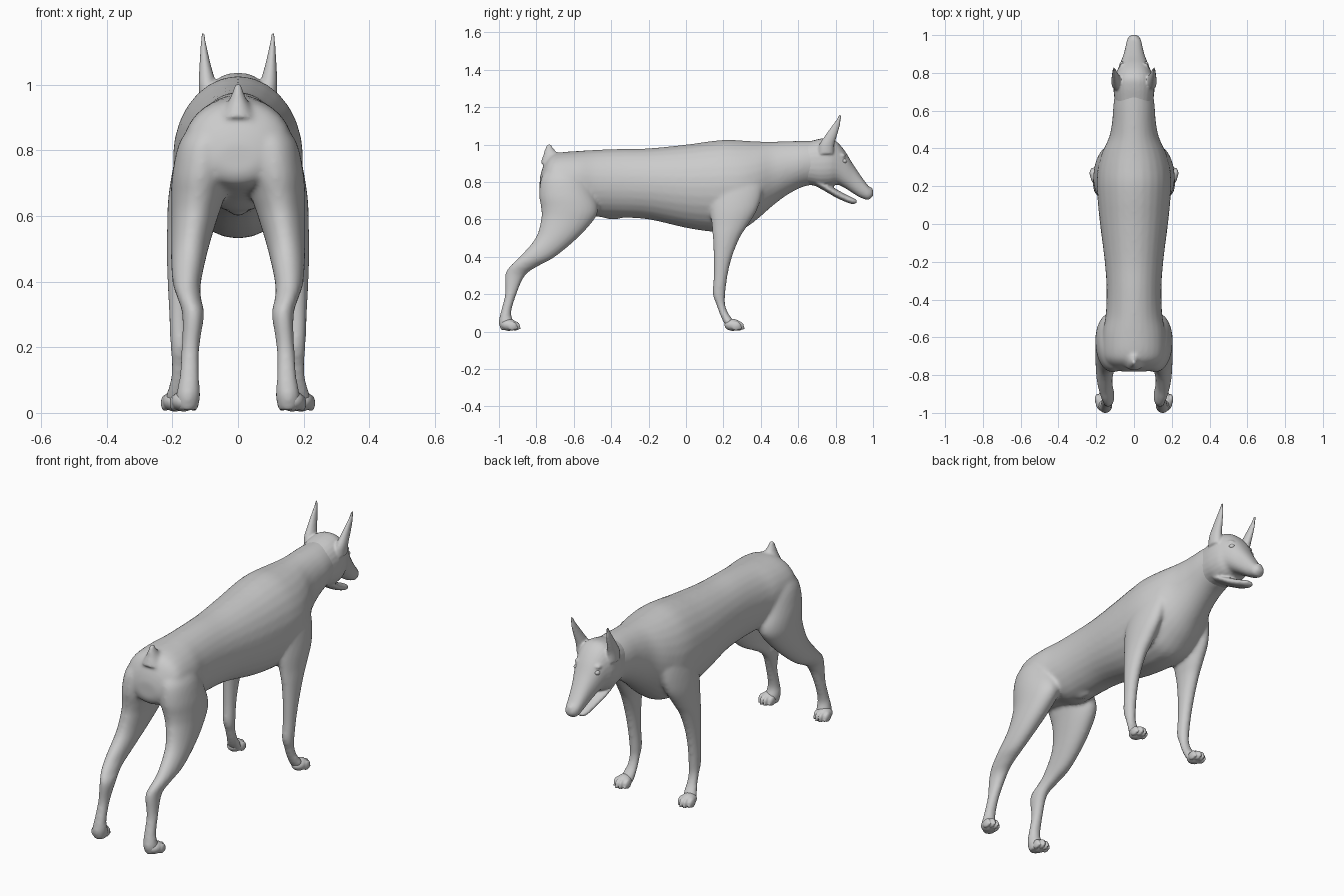
import bpy, bmesh, math
from mathutils import Vector

N = 28


def smooth_rows(rows, steps=5):
    """Catmull-Rom interpolation between section rows."""
    out = []
    for i in range(len(rows) - 1):
        a, b, c, d = (rows[max(0, min(len(rows) - 1, i + k))] for k in (-1, 0, 1, 2))
        for s in range(steps):
            t = s / steps
            out.append([0.5 * (2 * q + (r - p) * t + (2 * p - 5 * q + 4 * r - u) * t * t
                               + (3 * q - p - 3 * r + u) * t ** 3)
                        for p, q, r, u in zip(a, b, c, d)])
    return out + [list(rows[-1])]


def loft(bm, rows, axis, power=1.0, mirror=False):
    """Row: (position, u0, u1, x0, x1); u is z for axis 'y' and y for axis 'z'."""
    for side in ((1, -1) if mirror else (1,)):
        rings = []
        for p, u0, u1, x0, x1 in smooth_rows(rows):
            ring = []
            for k in range(N):
                a = 2 * math.pi * k / N
                c, s = math.cos(a), math.sin(a)
                c = math.copysign(abs(c) ** power, c)
                s = math.copysign(abs(s) ** power, s)
                x = side * ((x0 + x1) / 2 + (x1 - x0) / 2 * c)
                u = (u0 + u1) / 2 + (u1 - u0) / 2 * s
                ring.append(bm.verts.new((x, p, u) if axis == 'y' else (x, u, p)))
            rings.append(ring)
        for r, q in zip(rings, rings[1:]):
            for k in range(N):
                j = (k + 1) % N
                bm.faces.new((r[k], r[j], q[j], q[k]))
        bm.faces.new(rings[0])
        bm.faces.new(rings[-1])


def blob(bm, centre, radii, mirror=True):
    for side in ((1, -1) if mirror else (1,)):
        vs = bmesh.ops.create_uvsphere(bm, u_segments=20, v_segments=12, radius=1)['verts']
        for v in vs:
            v.co = Vector((side * centre[0] + v.co.x * radii[0],
                           centre[1] + v.co.y * radii[1], centre[2] + v.co.z * radii[2]))


def finish(bm, name, voxel=0, iterations=0):
    bmesh.ops.recalc_face_normals(bm, faces=bm.faces)
    for f in bm.faces:
        f.smooth = True
    me = bpy.data.meshes.new(name)
    bm.to_mesh(me)
    bm.free()
    ob = bpy.data.objects.new(name, me)
    bpy.context.collection.objects.link(ob)
    if voxel:
        r = ob.modifiers.new("fuse", 'REMESH')
        r.mode, r.voxel_size, r.use_smooth_shade = 'VOXEL', voxel, True
        s = ob.modifiers.new("soften", 'SMOOTH')
        s.factor, s.iterations = 0.5, iterations
    return ob


def sym(rows):
    """(y, bottom, top, half width) to a full row."""
    return [(y, b, t, -w, w) for y, b, t, w in rows]


# torso and neck
body = bmesh.new()
loft(body, sym([(-.782, .73, .82, .06), (-.765, .70, .88, .11), (-.73, .685, .935, .15),
                (-.68, .675, .957, .165), (-.58, .65, .966, .165), (-.48, .615, .972, .15),
                (-.35, .61, .977, .145), (-.2, .60, .98, .155), (0, .555, 1.0, .18),
                (.13, .535, 1.018, .193), (.22, .532, 1.026, .198), (.3, .545, 1.022, .192),
                (.38, .60, 1.017, .168), (.46, .67, 1.016, .132), (.54, .73, 1.018, .116),
                (.62, .772, 1.02, .11), (.70, .79, 1.02, .10)]), 'y')
# hind legs
loft(body, [(.88, -.735, -.58, .02, .14), (.82, -.775, -.53, .02, .18), (.73, -.785, -.49, .025, .2),
            (.66, -.775, -.47, .04, .205), (.6, -.775, -.49, .06, .205), (.5, -.805, -.58, .09, .205),
            (.4, -.89, -.70, .112, .2), (.35, -.942, -.79, .112, .185), (.3, -.968, -.86, .103, .17),
            (.2, -.968, -.906, .117, .172), (.1, -.992, -.935, .117, .18),
            (.05, -1.002, -.92, .115, .19), (.008, -.99, -.92, .122, .185)], 'z', mirror=True)
# front legs
loft(body, [(.88, .18, .38, .06, .15), (.78, .14, .41, .08, .19), (.66, .13, .385, .10, .212),
            (.56, .138, .325, .118, .216), (.5, .143, .287, .132, .217), (.4, .147, .247, .143, .215),
            (.3, .147, .223, .148, .21), (.2, .143, .21, .147, .206), (.15, .16, .209, .15, .203),
            (.1, .178, .225, .15, .207), (.05, .2, .26, .15, .22),
            (.015, .225, .26, .157, .22)], 'z', mirror=True)
# short tail and belly detail
loft(body, [(.9, -.78, -.64, -.06, .06), (.94, -.765, -.675, -.035, .035), (.97, -.757, -.70, -.02, .02),
            (.99, -.75, -.715, -.014, .014), (1.007, -.742, -.72, -.008, .008)], 'z')
blob(body, (0, -.39, .622), (.028, .065, .022), False)
finish(body, "body", .009, 10)

# head: skull and muzzle
head = bmesh.new()
loft(head, sym([(.60, .785, 1.00, .095), (.66, .785, 1.017, .103), (.72, .772, 1.032, .109),
                (.77, .775, 1.035, .105), (.81, .785, 1.012, .09), (.85, .767, .965, .074),
                (.89, .742, .90, .058), (.93, .718, .84, .047), (.97, .705, .785, .038),
                (.99, .715, .765, .028), (1.001, .728, .75, .015)]), 'y', .88)
# lower jaw
loft(head, sym([(.70, .775, .83, .07), (.75, .747, .795, .066), (.80, .718, .764, .054),
                (.85, .695, .736, .042), (.89, .682, .717, .034), (.912, .687, .705, .022)]), 'y')
# pricked ears
loft(head, [(.95, .705, .79, .06, .118), (1.0, .713, .793, .066, .12), (1.05, .745, .808, .08, .118),
            (1.1, .78, .823, .092, .115), (1.135, .805, .828, .099, .113),
            (1.158, .816, .829, .102, .111)], 'z', mirror=True)
# brows and nose pad
blob(head, (.056, .832, .94), (.022, .022, .014))
blob(head, (0, .982, .752), (.024, .018, .022), False)
finish(head, "head", .006, 4)

# eyes
eyes = bmesh.new()
blob(eyes, (.062, .845, .912), (.014, .016, .013))
finish(eyes, "eyes")

# paws: four toes and a pad each, with small claws
paws = bmesh.new()
for px, py, lean in ((.192, .262, .012), (.165, -.935, .009)):
    blob(paws, (px, py - .012, .036), (.038, .045, .032))
    for k, fwd in enumerate((.006, .022, .022, .006)):
        x = px + (k - 1.5) * .0205
        blob(paws, (x, py + fwd, .03), (.0125, .026, .025))
        blob(paws, (x, py + fwd + .022, .018), (.005, .01, .008))
finish(paws, "paws", .005, 2)
